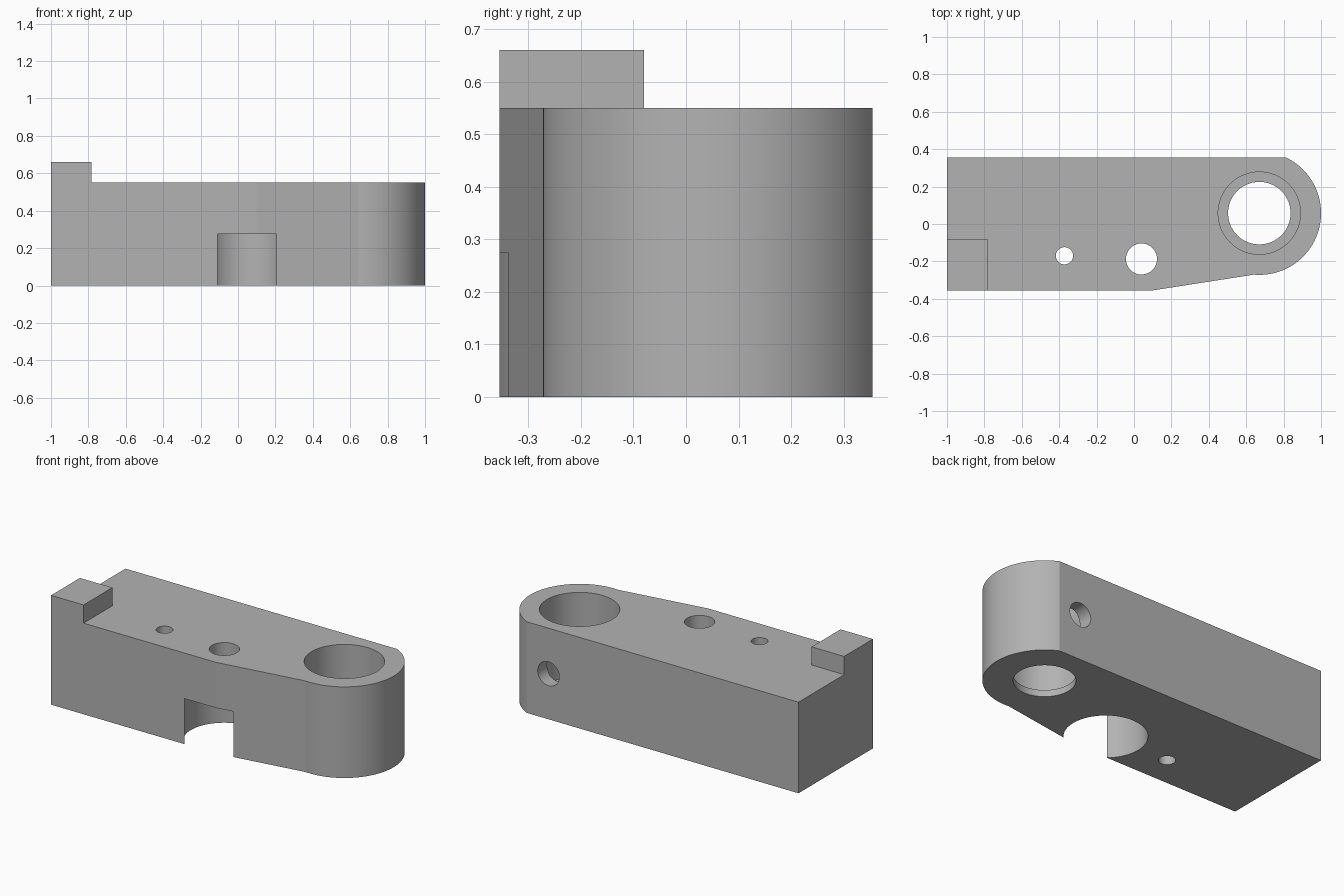
import bpy, bmesh, math
from mathutils import Matrix

if "Cube" in bpy.data.objects:
    bpy.data.objects.remove(bpy.data.objects["Cube"])

steel = bpy.data.materials.new("steel_grey")
steel.diffuse_color = (0.45, 0.45, 0.45, 1)
steel.use_nodes = True
steel.node_tree.nodes["Principled BSDF"].inputs["Base Color"].default_value = steel.diffuse_color

BORE = (0.67, 0.058)   # centre of the rounded end and its bore
HEIGHT = 0.55


def make_object(name, bm):
    bmesh.ops.recalc_face_normals(bm, faces=bm.faces[:])
    mesh = bpy.data.meshes.new(name)
    bm.to_mesh(mesh)
    bm.free()
    mesh.materials.append(steel)
    obj = bpy.data.objects.new(name, mesh)
    bpy.context.collection.objects.link(obj)
    return obj


def prism(name, outline, z0, z1):
    bm = bmesh.new()
    base = bm.faces.new([bm.verts.new((x, y, z0)) for x, y in outline])
    top = bmesh.ops.extrude_face_region(bm, geom=[base])["geom"]
    verts = [v for v in top if isinstance(v, bmesh.types.BMVert)]
    bmesh.ops.translate(bm, verts=verts, vec=(0, 0, z1 - z0))
    return make_object(name, bm)


def cylinder(name, radius, depth, centre, along_y=False):
    matrix = Matrix.Translation(centre)
    if along_y:
        matrix = matrix @ Matrix.Rotation(math.pi / 2, 4, 'X')
    bm = bmesh.new()
    bmesh.ops.create_cone(bm, cap_ends=True, segments=96, radius1=radius,
                          radius2=radius, depth=depth, matrix=matrix)
    return make_object(name, bm)


def combine(target, other, operation):
    mod = target.modifiers.new(other.name, 'BOOLEAN')
    mod.operation = operation
    mod.solver = 'EXACT'
    mod.object = other
    bpy.context.view_layer.objects.active = target
    bpy.ops.object.modifier_apply(modifier=mod.name)
    bpy.data.objects.remove(other, do_unlink=True)


# Arm body: straight block, tapered front edge and rounded right end
start, end, steps = math.radians(-95), math.asin(0.297 / 0.33), 64
outline = [(-1, 0.355), (-1, -0.355), (0.1, -0.355)]
for i in range(steps + 1):
    a = start + (end - start) * i / steps
    outline.append((BORE[0] + 0.33 * math.cos(a), BORE[1] + 0.33 * math.sin(a)))
body = prism("clamp_arm", outline, 0, HEIGHT)

# Raised stop at the front left corner
stop = prism("corner_stop", [(-1, -0.355), (-0.783, -0.355),
                             (-0.783, -0.08), (-1, -0.08)], 0.3, 0.66)
combine(body, stop, 'UNION')

# Stepped bore, screw holes, underside pocket and back cross hole
lip = 0.04
cutters = [
    cylinder("bore", 0.22, 1, (*BORE, lip + 0.5)),
    cylinder("bore_lip", 0.167, 1, (*BORE, 0.2)),
    cylinder("small_hole", 0.046, 2, (-0.372, -0.17, 0.3)),
    cylinder("screw_hole", 0.083, 2, (0.04, -0.187, 0.3)),
    cylinder("underside_pocket", 0.225, 0.55, (0.04, -0.187, 0)),
    cylinder("cross_hole", 0.072, 0.4, (BORE[0], 0.355, 0.275), True),
]
for cutter in cutters:
    combine(body, cutter, 'DIFFERENCE')

# Smooth the curved walls, keep every real edge crisp
bpy.ops.object.select_all(action='DESELECT')
body.select_set(True)
bpy.context.view_layer.objects.active = body
bpy.ops.object.shade_smooth_by_angle(angle=math.radians(7))
